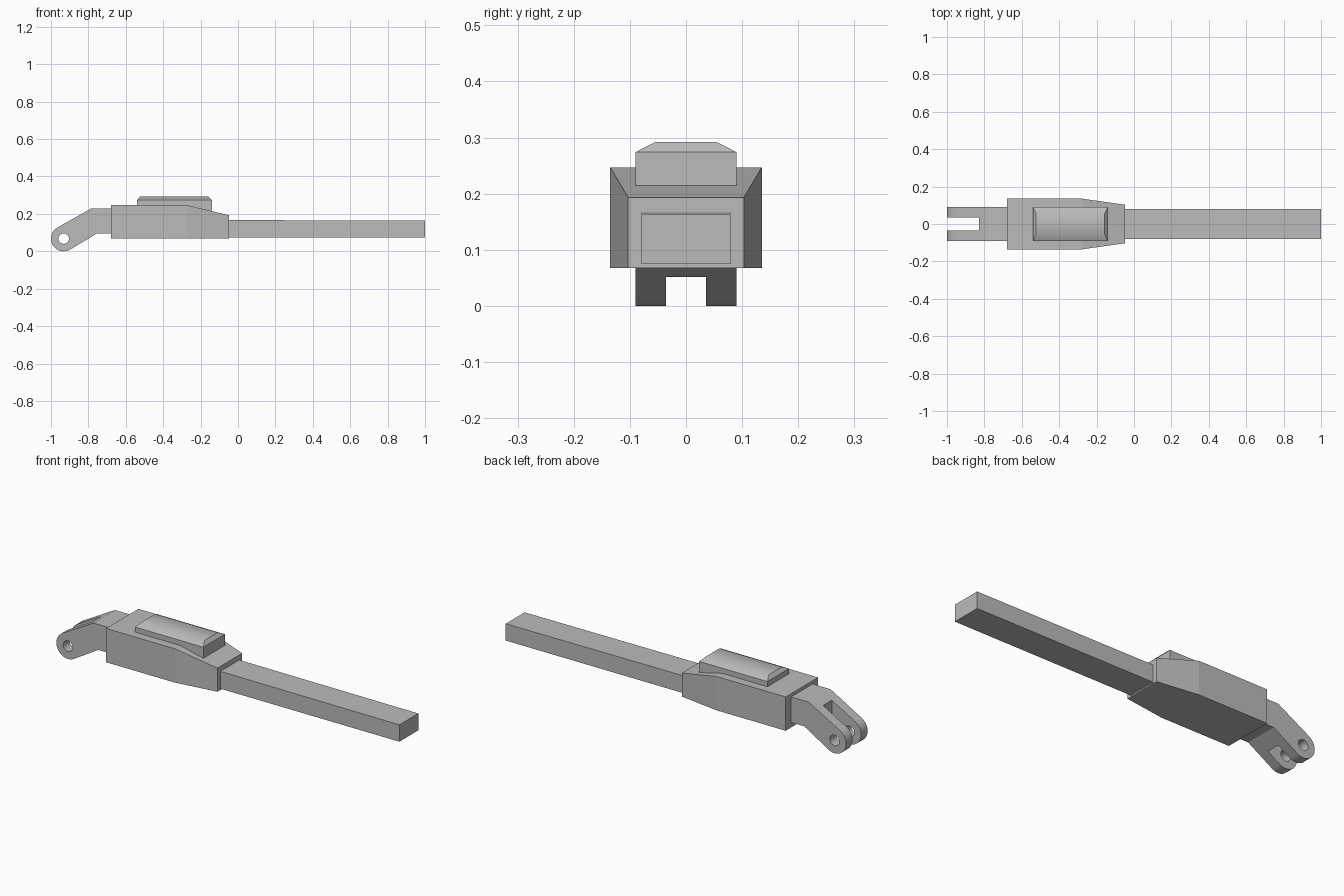
import bpy, bmesh, math

cube = bpy.data.objects.get("Cube")
if cube:
    bpy.data.objects.remove(cube, do_unlink=True)

grey = bpy.data.materials.new("plain grey")
grey.use_nodes = True
tone = (0.5, 0.5, 0.5, 1)
grey.diffuse_color = tone
grey.node_tree.nodes["Principled BSDF"].inputs["Base Color"].default_value = tone


def finish(name, bm):
    bmesh.ops.recalc_face_normals(bm, faces=bm.faces)
    mesh = bpy.data.meshes.new(name)
    bm.to_mesh(mesh)
    bm.free()
    mesh.materials.append(grey)
    ob = bpy.data.objects.new(name, mesh)
    bpy.context.collection.objects.link(ob)
    return ob


def activate(ob):
    bpy.ops.object.select_all(action='DESELECT')
    ob.select_set(True)
    bpy.context.view_layer.objects.active = ob


def loft(name, sections):
    """Skin a list of four-cornered loops, capping both ends."""
    bm = bmesh.new()
    loops = [[bm.verts.new(p) for p in s] for s in sections]
    for a, b in zip(loops, loops[1:]):
        for i in range(4):
            j = (i + 1) % 4
            bm.faces.new((a[i], a[j], b[j], b[i]))
    bm.faces.new(loops[0])
    bm.faces.new(loops[-1])
    return finish(name, bm)


def upright(x, w, z0, z1):
    return [(x, -w, z0), (x, w, z0), (x, w, z1), (x, -w, z1)]


def flat(z, x0, x1, w):
    return [(x0, -w, z), (x1, -w, z), (x1, w, z), (x0, w, z)]


def extrude_profile(name, points, half):
    """Extrude an x-z outline symmetrically along y."""
    bm = bmesh.new()
    face = bm.faces.new([bm.verts.new((x, -half, z)) for x, z in points])
    new = bmesh.ops.extrude_face_region(bm, geom=[face])["geom"]
    verts = [v for v in new if isinstance(v, bmesh.types.BMVert)]
    bmesh.ops.translate(bm, verts=verts, vec=(0, 2 * half, 0))
    return finish(name, bm)


def arc(cx, cz, r, start, end, steps):
    angles = [math.radians(start + (end - start) * i / steps) for i in range(steps + 1)]
    return [(cx + r * math.cos(a), cz + r * math.sin(a)) for a in angles]


def cut(ob, cutter):
    cutter.hide_render = True
    activate(ob)
    mod = ob.modifiers.new("cut", 'BOOLEAN')
    mod.operation = 'DIFFERENCE'
    mod.solver = 'EXACT'
    mod.object = cutter
    bpy.ops.object.modifier_apply(modifier=mod.name)
    bpy.data.objects.remove(cutter, do_unlink=True)


# Housing, tapering towards the bar
loft("housing", [upright(-0.678, 0.135, 0.068, 0.247),
                 upright(-0.275, 0.135, 0.068, 0.247),
                 upright(-0.048, 0.103, 0.068, 0.193)])

# Long bar
loft("bar", [upright(-0.1, 0.079, 0.075, 0.167),
             upright(1.0, 0.079, 0.075, 0.164)])

# Raised cap with bevelled top
cap = loft("top_cap", [flat(0.215, -0.54, -0.14, 0.09),
                       flat(0.274, -0.54, -0.14, 0.09),
                       flat(0.292, -0.523, -0.157, 0.055)])

# Bent fork with rounded eye
eye_x, eye_z, eye_r = -0.932, 0.068, 0.068
outline = [(-0.66, 0.23), (-0.783, 0.23)]
outline += arc(eye_x, eye_z, eye_r, 120, 300, 20)
outline += [(-0.755, 0.095), (-0.66, 0.095)]
fork = extrude_profile("fork", outline, 0.09)

# Slot between the prongs, then the pin hole
cut(fork, loft("slot_cutter", [upright(-1.1, 0.036, -0.1, 0.4),
                               upright(-0.828, 0.036, -0.1, 0.4)]))
cut(fork, extrude_profile("hole_cutter", arc(eye_x, eye_z, 0.028, 0, 345, 23), 0.2))

for part in (cap, fork):
    activate(part)
    bpy.ops.object.shade_smooth_by_angle(angle=math.radians(29))
